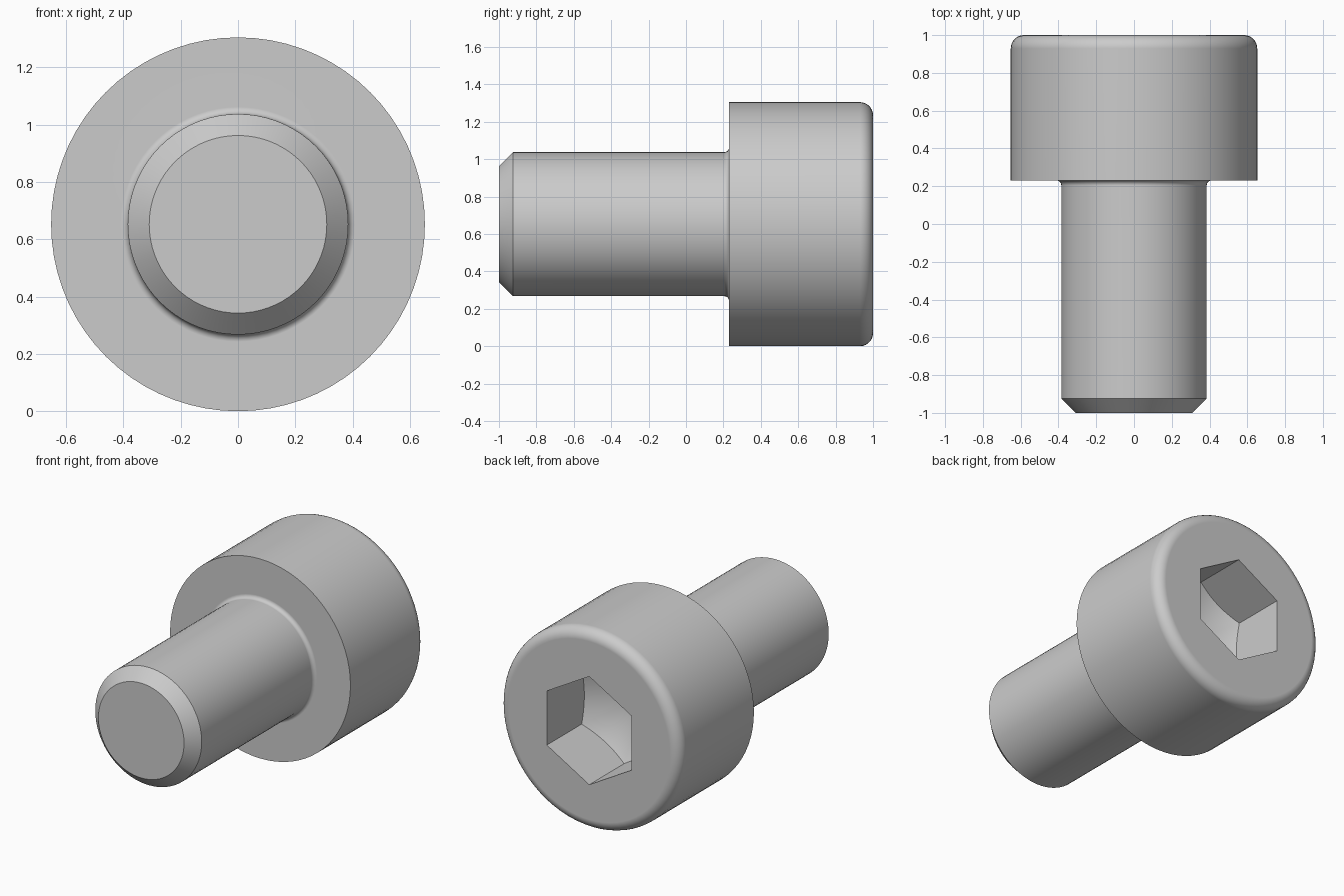
import bpy, bmesh, math
from mathutils import Matrix, Vector

default = bpy.data.objects.get("Cube")
if default:
    bpy.data.objects.remove(default, do_unlink=True)

HEAD_R, SHANK_R, TIP_R = 0.6525, 0.385, 0.31
SEAT_Y = 0.23            # underside of the head
RIM, FILLET = 0.07, 0.025
HEX_R = 0.354            # socket corner radius
CORNER_Y = 0.64          # where the socket corners meet the drilled floor
CENTRE = Vector((0, 0, HEAD_R))


def arc(r, y, radius, start, end, steps=7):
    """Points of an arc in the (radius, y) profile plane, angles in degrees."""
    angles = [math.radians(start + (end - start) * i / steps) for i in range(steps + 1)]
    return [(r + radius * math.cos(a), y + radius * math.sin(a)) for a in angles]


def finish(name, bm):
    bmesh.ops.recalc_face_normals(bm, faces=bm.faces[:])
    mesh = bpy.data.meshes.new(name)
    bm.to_mesh(mesh)
    bm.free()
    obj = bpy.data.objects.new(name, mesh)
    bpy.context.collection.objects.link(obj)
    return obj


def lathe(name, profile, steps=72):
    """Revolve a (radius, y) profile about the long axis and cap its open ends."""
    bm = bmesh.new()
    verts = [bm.verts.new((0, y, HEAD_R + r)) for r, y in profile]
    edges = [bm.edges.new(pair) for pair in zip(verts, verts[1:])]
    bmesh.ops.spin(bm, geom=verts + edges, cent=CENTRE, axis=(0, 1, 0),
                   angle=math.tau, steps=steps)
    bmesh.ops.remove_doubles(bm, verts=bm.verts[:], dist=1e-5)
    bmesh.ops.holes_fill(bm, edges=bm.edges[:], sides=0)
    return finish(name, bm)


def apply_boolean(target, tool, operation):
    mod = target.modifiers.new("cut", 'BOOLEAN')
    mod.operation, mod.object, mod.solver = operation, tool, 'EXACT'
    bpy.context.view_layer.objects.active = target
    bpy.ops.object.modifier_apply(modifier=mod.name)
    bpy.data.objects.remove(tool, do_unlink=True)


# Body: chamfered shank, fillet under the head, head with rounded rim
body = lathe("socket_head_screw",
             [(TIP_R, -1), (SHANK_R, -0.925)]
             + arc(SHANK_R + FILLET, SEAT_Y - FILLET, FILLET, 180, 90, 5)
             + [(HEAD_R, SEAT_Y)]
             + arc(HEAD_R - RIM, 1 - RIM, RIM, 0, 90))

# Socket cutter: hexagonal prism ending in a conical drill point
slope = math.tan(math.radians(30))
apex = CORNER_Y - HEX_R * slope
drill = lathe("drill_cutter", [(0, apex), (0.5, apex + 0.5 * slope), (0.5, 1.2)])

bm = bmesh.new()
bmesh.ops.create_cone(bm, cap_ends=True, segments=6, radius1=HEX_R, radius2=HEX_R, depth=1,
                      matrix=Matrix.Translation(CENTRE + Vector((0, 0.6, 0)))
                      @ Matrix.Rotation(math.pi / 2, 4, 'X'))
# Turn the prism if needed so that a corner points up
top = max(v.co.z for v in bm.verts) - HEAD_R
if top < HEX_R * 0.95:
    bmesh.ops.rotate(bm, verts=bm.verts[:], cent=CENTRE,
                     matrix=Matrix.Rotation(math.pi / 6, 3, 'Y'))
hexagon = finish("hex_cutter", bm)

apply_boolean(hexagon, drill, 'INTERSECT')
apply_boolean(body, hexagon, 'DIFFERENCE')

# Steel material
steel = bpy.data.materials.new("grey_steel")
steel.use_nodes = True
colour = (0.6, 0.6, 0.6, 1)
steel.diffuse_color = colour
steel.node_tree.nodes["Principled BSDF"].inputs["Base Color"].default_value = colour
body.data.materials.clear()
body.data.materials.append(steel)

# Smooth round surfaces, crisp flats
bpy.ops.object.select_all(action='DESELECT')
body.select_set(True)
bpy.context.view_layer.objects.active = body
bpy.ops.object.shade_smooth_by_angle(angle=math.radians(30))
weighted = body.modifiers.new("flat_face_normals", 'WEIGHTED_NORMAL')
weighted.keep_sharp = True
